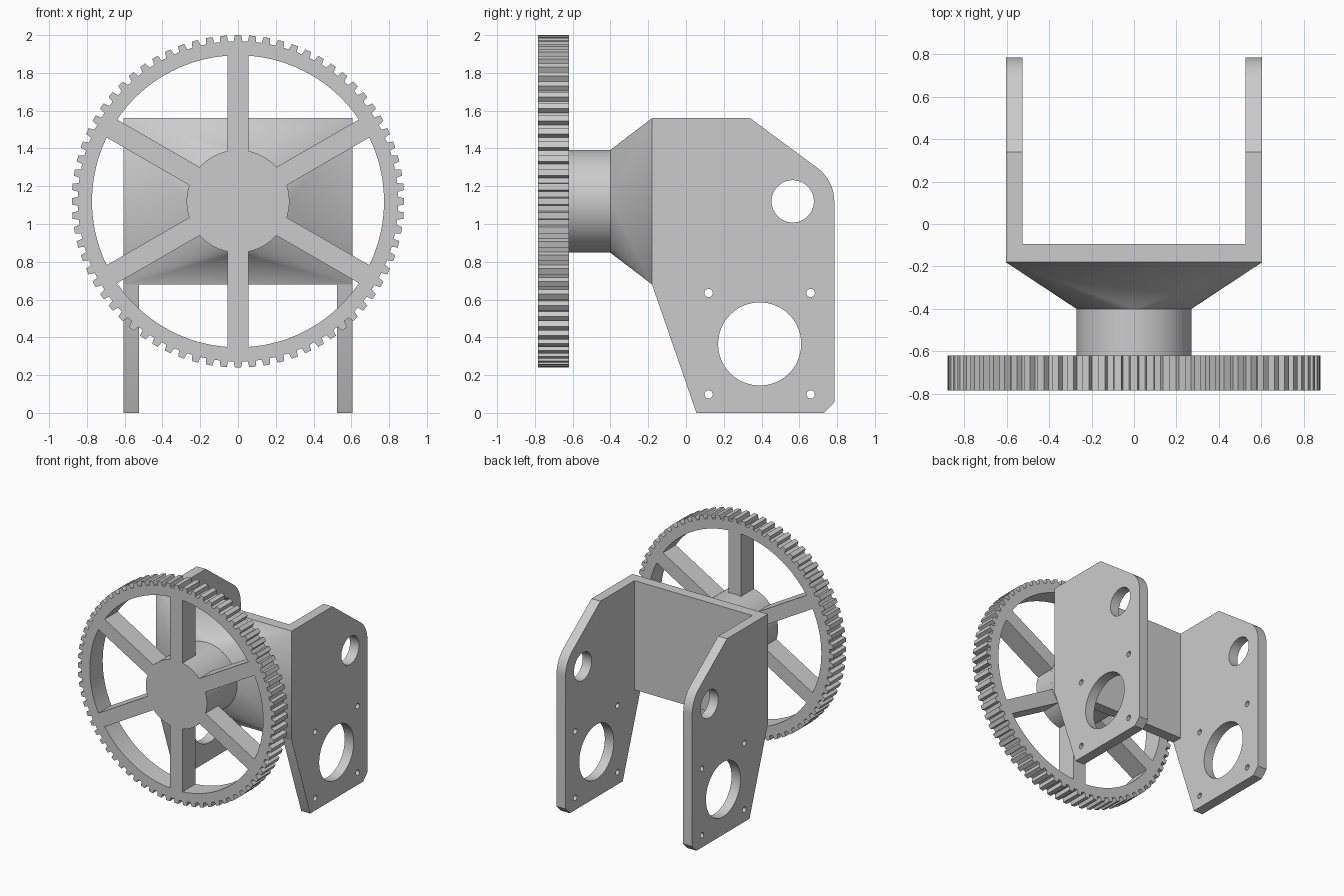
import bpy, bmesh
from math import sin, cos, pi, asin, radians
from mathutils import Matrix, Vector

cube = bpy.data.objects.get("Cube")
if cube:
    bpy.data.objects.remove(cube, do_unlink=True)

grey = bpy.data.materials.new("light grey")
grey.use_nodes = True
COLOUR = (0.6, 0.6, 0.6, 1)
grey.diffuse_color = COLOUR
grey.node_tree.nodes["Principled BSDF"].inputs["Base Color"].default_value = COLOUR

AXIS_Z = 1.12      # height of the gear axle
HUB_R = 0.272
WALL = 0.08        # bracket plate thickness
HALF_W = 0.605     # bracket half width


def arc(cx, cy, r, a0, a1, n):
    """Points on an arc, both ends included."""
    return [(cx + r * cos(a0 + (a1 - a0) * i / n),
             cy + r * sin(a0 + (a1 - a0) * i / n)) for i in range(n + 1)]


def circle(cx, cy, r, n=64):
    return arc(cx, cy, r, 0, 2 * pi, n)[:-1]


def add_mesh(name, bm):
    bmesh.ops.recalc_face_normals(bm, faces=bm.faces)
    mesh = bpy.data.meshes.new(name)
    bm.to_mesh(mesh)
    bm.free()
    mesh.materials.append(grey)
    obj = bpy.data.objects.new(name, mesh)
    bpy.context.collection.objects.link(obj)
    bpy.ops.object.select_all(action='DESELECT')
    obj.select_set(True)
    bpy.context.view_layer.objects.active = obj
    bpy.ops.object.shade_smooth_by_angle(angle=radians(20))
    return obj


def cut_plate(name, loops, thickness, matrix):
    """Extrude an outline with holes into a plate."""
    curve = bpy.data.curves.new(name, 'CURVE')
    curve.dimensions = '2D'
    curve.fill_mode = 'BOTH'
    curve.extrude = thickness / 2
    for loop in loops:
        spline = curve.splines.new('POLY')
        spline.points.add(len(loop) - 1)
        for point, (x, y) in zip(spline.points, loop):
            point.co = (x, y, 0, 1)
        spline.use_cyclic_u = True
    temp = bpy.data.objects.new("outline", curve)
    bpy.context.collection.objects.link(temp)
    graph = bpy.context.evaluated_depsgraph_get()
    mesh = bpy.data.meshes.new_from_object(temp.evaluated_get(graph))
    bm = bmesh.new()
    bm.from_mesh(mesh)
    bpy.data.objects.remove(temp, do_unlink=True)
    bpy.data.curves.remove(curve)
    bpy.data.meshes.remove(mesh)
    bmesh.ops.remove_doubles(bm, verts=bm.verts, dist=0.0001)
    bm.transform(matrix)
    return add_mesh(name, bm)


# Gear: toothed rim with six windows that leave the spokes and hub
TEETH, TIP_R, ROOT_R, RIM_R, SPOKE = 72, 0.88, 0.848, 0.773, 0.055
step = 2 * pi / TEETH
rim = []
for i in range(TEETH):
    mid = pi / 2 + i * step
    for r, part in ((ROOT_R, -0.31), (TIP_R, -0.22), (TIP_R, 0.22), (ROOT_R, 0.31)):
        rim.append((r * cos(mid + part * step), r * sin(mid + part * step)))
windows = []
for k in range(6):
    a0 = pi / 6 + k * pi / 3
    a1 = a0 + pi / 3
    outer, inner = asin(SPOKE / RIM_R), asin(SPOKE / HUB_R)
    windows.append(arc(0, 0, RIM_R, a0 + outer, a1 - outer, 16)
                   + arc(0, 0, HUB_R, a1 - inner, a0 + inner, 10))
cut_plate("gear", [rim] + windows, 0.165,
          Matrix.Translation((0, -0.702, AXIS_Z)) @ Matrix.Rotation(pi / 2, 4, 'X'))

# Axle neck between gear and bracket
bm = bmesh.new()
bmesh.ops.create_cone(bm, segments=64, radius1=HUB_R, radius2=HUB_R, depth=0.22)
bm.transform(Matrix.Translation((0, -0.51, AXIS_Z)) @ Matrix.Rotation(pi / 2, 4, 'X'))
add_mesh("axle_neck", bm)

# Flare from the round neck to the rectangular back plate
bm = bmesh.new()
for x, z in circle(0, AXIS_Z, HUB_R):
    bm.verts.new((x, -0.4, z))
for x in (-HALF_W, HALF_W):
    for z in (0.68, 1.56):
        bm.verts.new((x, -0.18, z))
bmesh.ops.convex_hull(bm, input=bm.verts)
bmesh.ops.dissolve_limit(bm, angle_limit=0.001, verts=bm.verts, edges=bm.edges)
add_mesh("flare", bm)

# Cross plate joining the two side plates
bm = bmesh.new()
bmesh.ops.create_cube(bm, size=1)
bm.transform(Matrix.Translation((0, -0.1375, AXIS_Z))
             @ Matrix.Diagonal((2 * (HALF_W - WALL), 0.085, 0.88, 1)))
add_mesh("cross_plate", bm)

# Side plates with pivot hole, motor hole and four screw holes
outline = [(-0.18, 0.68), (0.055, 0), (0.73, 0), (0.785, 0.055)]
outline += arc(0.565, AXIS_Z, 0.22, 0, radians(53.6), 14)
outline += [(0.34, 1.56), (-0.18, 1.56)]
holes = [circle(0.565, AXIS_Z, 0.112, 48), circle(0.39, 0.365, 0.22)]
holes += [circle(y, z, 0.022, 20) for y in (0.12, 0.66) for z in (0.098, 0.635)]
upright = Matrix(((0, 0, 1, 0), (1, 0, 0, 0), (0, 1, 0, 0), (0, 0, 0, 1)))
for side, name in ((1, "left_side_plate"), (-1, "right_side_plate")):
    shift = Matrix.Translation((side * (HALF_W - WALL / 2), 0, 0))
    cut_plate(name, [outline] + holes, WALL, shift @ upright)
